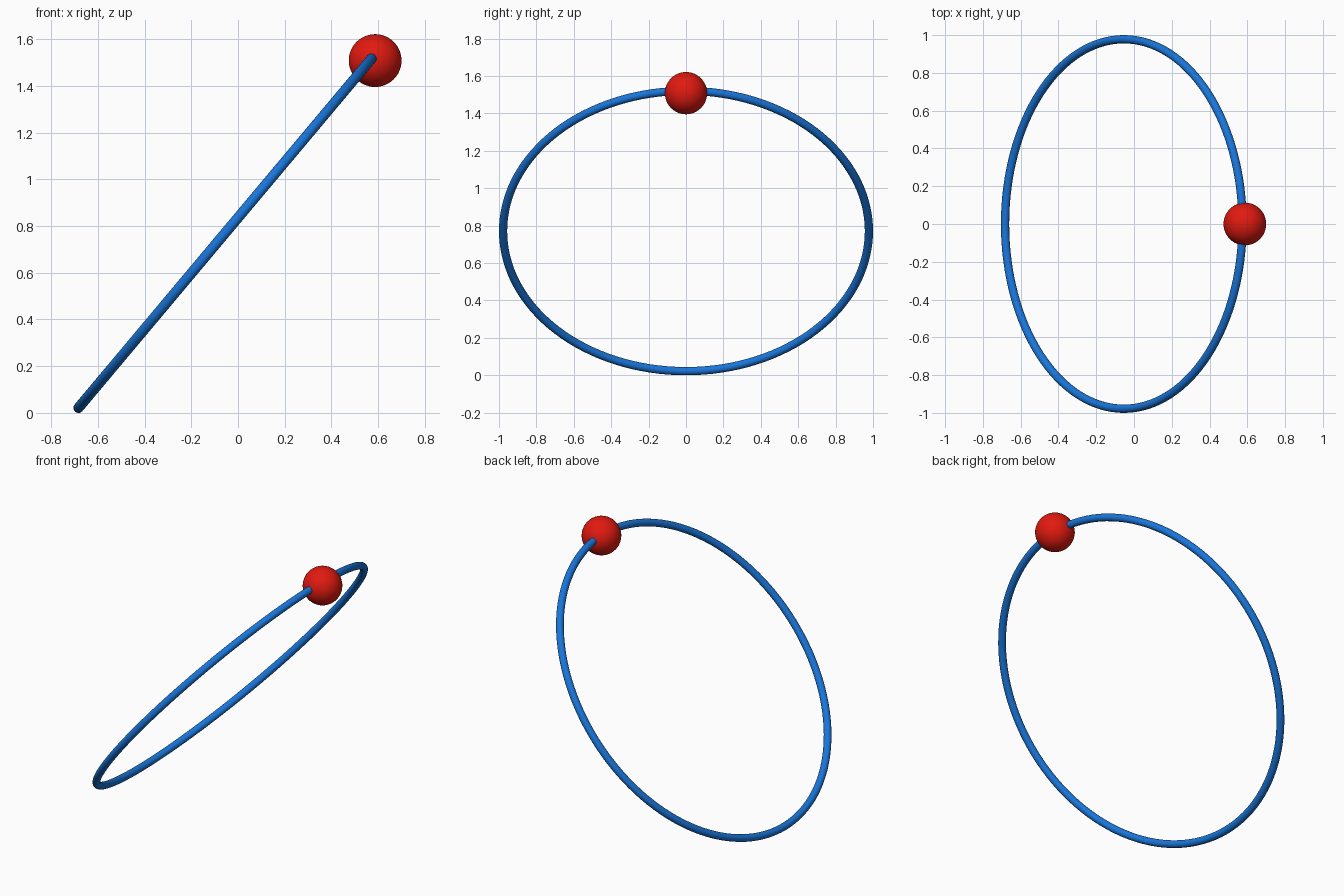
import bpy
from math import radians

if "Cube" in bpy.data.objects:
    bpy.data.objects.remove(bpy.data.objects["Cube"])


def finish(name, color):
    # name, colour and smooth the active object
    obj = bpy.context.object
    obj.name = name
    mat = bpy.data.materials.new(name + "_color")
    mat.diffuse_color = color
    mat.use_nodes = True
    mat.node_tree.nodes["Principled BSDF"].inputs["Base Color"].default_value = mat.diffuse_color
    obj.data.materials.append(mat)
    bpy.ops.object.shade_smooth()
    return obj


# Thin hoop, tilted up towards +x
bpy.ops.mesh.primitive_torus_add(
    major_radius=0.978, minor_radius=0.022,
    major_segments=128, minor_segments=20,
    location=(-0.054, 0, 0.771), rotation=(0, radians(-50), 0))
finish("ring", (0.01, 0.18, 0.70, 1))

# Ball threaded on the highest point of the hoop
bpy.ops.mesh.primitive_uv_sphere_add(
    segments=48, ring_count=24, radius=0.113, location=(0.587, 0, 1.508))
finish("ball", (0.75, 0.01, 0.005, 1))
